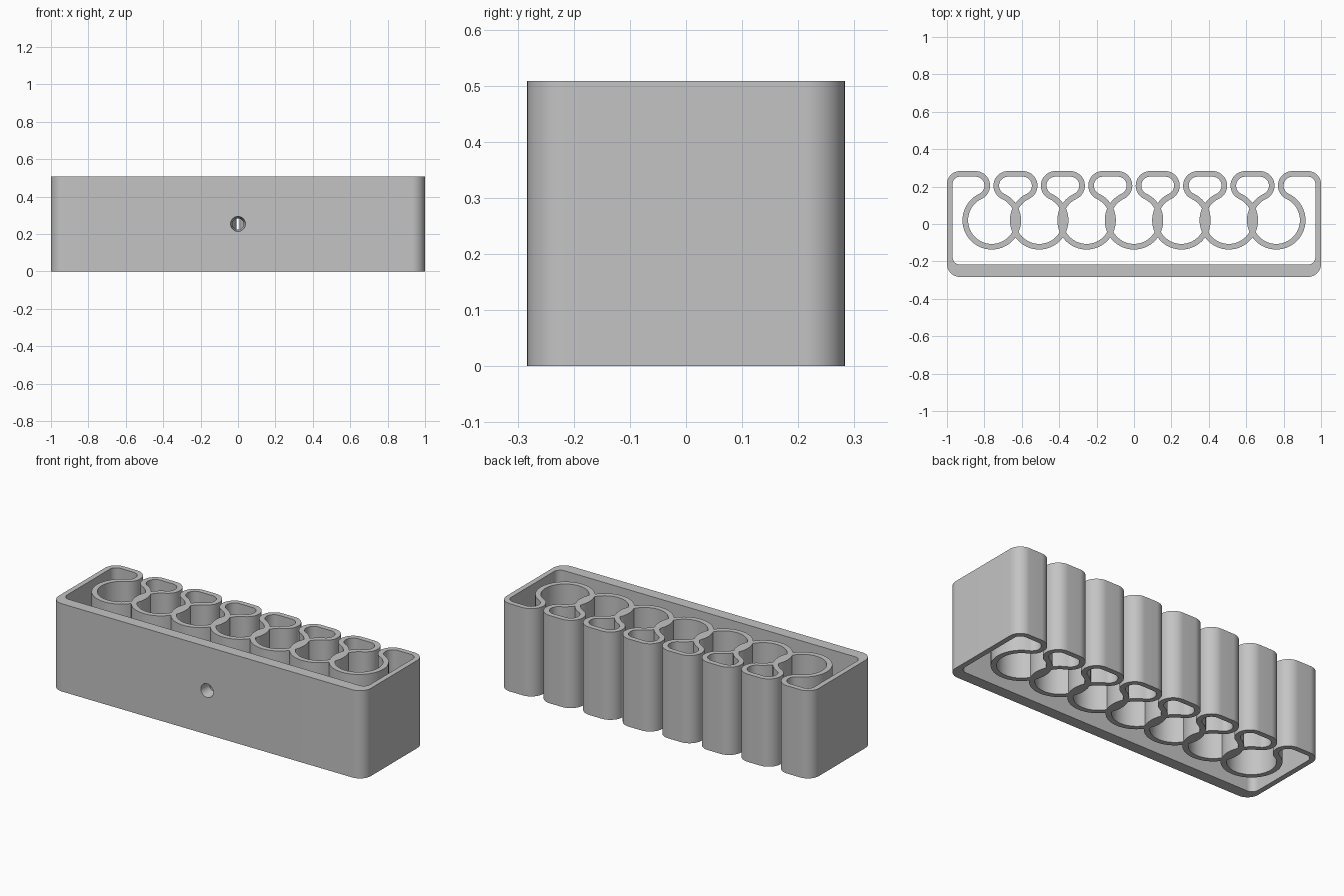
import bpy, bmesh
from math import sin, cos, acos, asin, atan2, sqrt, radians, degrees, hypot, pi

cube = bpy.data.objects.get("Cube")
if cube:
    bpy.data.objects.remove(cube, do_unlink=True)

# Main dimensions
HEIGHT, HALF_X, HALF_Y = 0.508, 1.0, 0.283
COUNT, PITCH = 7, 0.2535
HALF_WALL = 0.015
CY, R = 0.02, 0.1415             # socket centre line
PR = 0.063                       # lip corner centre line
PY = HALF_Y - PR - HALF_WALL     # lip corner centre height
OUT, INN = R + HALF_WALL, R - HALF_WALL
LIP_OUT, LIP_IN = PR + HALF_WALL, PR - HALF_WALL
FRONT_IN = -0.217
SIDE_IN = HALF_X - 2 * HALF_WALL
BACK_IN = HALF_Y - 2 * HALF_WALL

# Derived tangency and crossing angles, in degrees
D = sqrt((R + PR) ** 2 - (PY - CY) ** 2)
A = degrees(atan2(PY - CY, D))
B = degrees(acos(PITCH / 2 / OUT))
C = degrees(acos((PITCH ** 2 + INN ** 2 - OUT ** 2) / (2 * PITCH * INN)))
E = degrees(asin(INN * sin(radians(C)) / OUT))
xs = [(k - (COUNT - 1) / 2) * PITCH for k in range(COUNT)]


def arc(x, y, r, a0, a1):
    n = max(2, round(abs(a1 - a0) / 5))
    angles = [radians(a0 + (a1 - a0) * i / n) for i in range(n + 1)]
    return [(x + r * cos(a), y + r * sin(a)) for a in angles]


def clean(points):
    """Drop repeated points where two arcs meet."""
    return [p for i, p in enumerate(points)
            if hypot(p[0] - points[i - 1][0], p[1] - points[i - 1][1]) > 1e-4]


def outer_loop():
    q = 0.07
    x, y = HALF_X - q, HALF_Y - q
    pts = arc(-x, -y, q, 180, 270) + arc(x, -y, q, 270, 360) + arc(x, y, q, 0, 90)
    for k in reversed(range(COUNT)):
        cx = xs[k]
        pts += arc(cx + D, PY, LIP_OUT, 90, 180 + A)
        start = A
        if k < COUNT - 1:        # neighbour wall on the right
            pts += arc(cx, CY, INN, A, C)
            pts += arc(cx + PITCH, CY, OUT, 180 - E, 180 + E)
            start = -C
        if k > 0:                # neighbour wall on the left
            pts += arc(cx, CY, INN, start, C - 180)
            pts += arc(cx - PITCH, CY, OUT, -E, E)
            start = -180 - C
        pts += arc(cx, CY, INN, start, -180 - A)
        pts += arc(cx - D, PY, LIP_OUT, -A, 90)
    return pts + arc(-x, y, q, 90, 180)


def lip_hole(cx):
    nx = cx + PITCH
    return (arc(cx + D, PY, LIP_IN, 90, 180 + A) + arc(cx, CY, OUT, A, B)
            + arc(nx, CY, OUT, 180 - B, 180 - A) + arc(nx - D, PY, LIP_IN, -A, 90))


def cavity_loop():
    q = 0.04
    x, y0, y1 = SIDE_IN - q, FRONT_IN + q, BACK_IN - q
    pts = arc(-x, y0, q, 180, 270) + arc(x, y0, q, 270, 360) + arc(x, y1, q, 0, 90)
    pts += arc(xs[-1] + D, PY, LIP_IN, 90, 180 + A)
    for k in reversed(range(COUNT)):
        start = A if k == COUNT - 1 else -B
        end = -180 - A if k == 0 else B - 180
        pts += arc(xs[k], CY, OUT, start, end)
    pts += arc(xs[0] - D, PY, LIP_IN, -A, 90)
    return pts + arc(-x, y1, q, 90, 180)


# Filled, extruded outline of the whole rack
curve = bpy.data.curves.new("rack_outline", 'CURVE')
curve.dimensions = '2D'
curve.fill_mode = 'BOTH'
curve.extrude = HEIGHT / 2
for loop in [outer_loop(), cavity_loop()] + [lip_hole(x) for x in xs[:-1]]:
    loop = clean(loop)
    spline = curve.splines.new('POLY')
    spline.points.add(len(loop) - 1)
    for point, (x, y) in zip(spline.points, loop):
        point.co = (x, y, 0, 1)
    spline.use_cyclic_u = True
outline = bpy.data.objects.new("rack_outline", curve)
bpy.context.collection.objects.link(outline)
bpy.context.view_layer.update()
graph = bpy.context.evaluated_depsgraph_get()
mesh = bpy.data.meshes.new_from_object(outline.evaluated_get(graph))
bpy.data.objects.remove(outline, do_unlink=True)

# Weld the caps to the walls
bm = bmesh.new()
bm.from_mesh(mesh)
bmesh.ops.remove_doubles(bm, verts=bm.verts, dist=2e-5)
bmesh.ops.translate(bm, verts=bm.verts, vec=(0, 0, HEIGHT / 2))
bmesh.ops.recalc_face_normals(bm, faces=bm.faces)
bm.to_mesh(mesh)
bm.free()
rack = bpy.data.objects.new("socket_rack", mesh)
bpy.context.collection.objects.link(rack)

# Screw hole cutter: countersunk at the front, through the middle socket wall
bm = bmesh.new()
profile = [(0, -0.3), (0.0425, -0.3), (0.03, FRONT_IN), (0.03, -0.05), (0, -0.05)]
verts = [bm.verts.new((r, y, HEIGHT / 2)) for r, y in profile]
edges = [bm.edges.new(pair) for pair in zip(verts, verts[1:])]
bmesh.ops.spin(bm, geom=verts + edges, cent=(0, 0, HEIGHT / 2), axis=(0, 1, 0),
               angle=2 * pi, steps=32)
bmesh.ops.remove_doubles(bm, verts=bm.verts, dist=1e-5)
bmesh.ops.recalc_face_normals(bm, faces=bm.faces)
cutter_mesh = bpy.data.meshes.new("screw_hole_cutter")
bm.to_mesh(cutter_mesh)
bm.free()
cutter = bpy.data.objects.new("screw_hole_cutter", cutter_mesh)
cutter.hide_render = True
bpy.context.collection.objects.link(cutter)

drill = rack.modifiers.new("screw_hole", 'BOOLEAN')
drill.operation = 'DIFFERENCE'
drill.solver = 'EXACT'
drill.object = cutter
bpy.ops.object.select_all(action='DESELECT')
bpy.context.view_layer.objects.active = rack
rack.select_set(True)
bpy.ops.object.modifier_apply(modifier=drill.name)
bpy.data.objects.remove(cutter, do_unlink=True)

# Plain grey finish
grey = bpy.data.materials.new("plain_grey")
grey.use_nodes = True
colour = (0.55, 0.55, 0.55, 1)
grey.diffuse_color = colour
grey.node_tree.nodes["Principled BSDF"].inputs["Base Color"].default_value = colour
rack.data.materials.clear()
rack.data.materials.append(grey)
bpy.ops.object.shade_smooth_by_angle(angle=radians(30))
